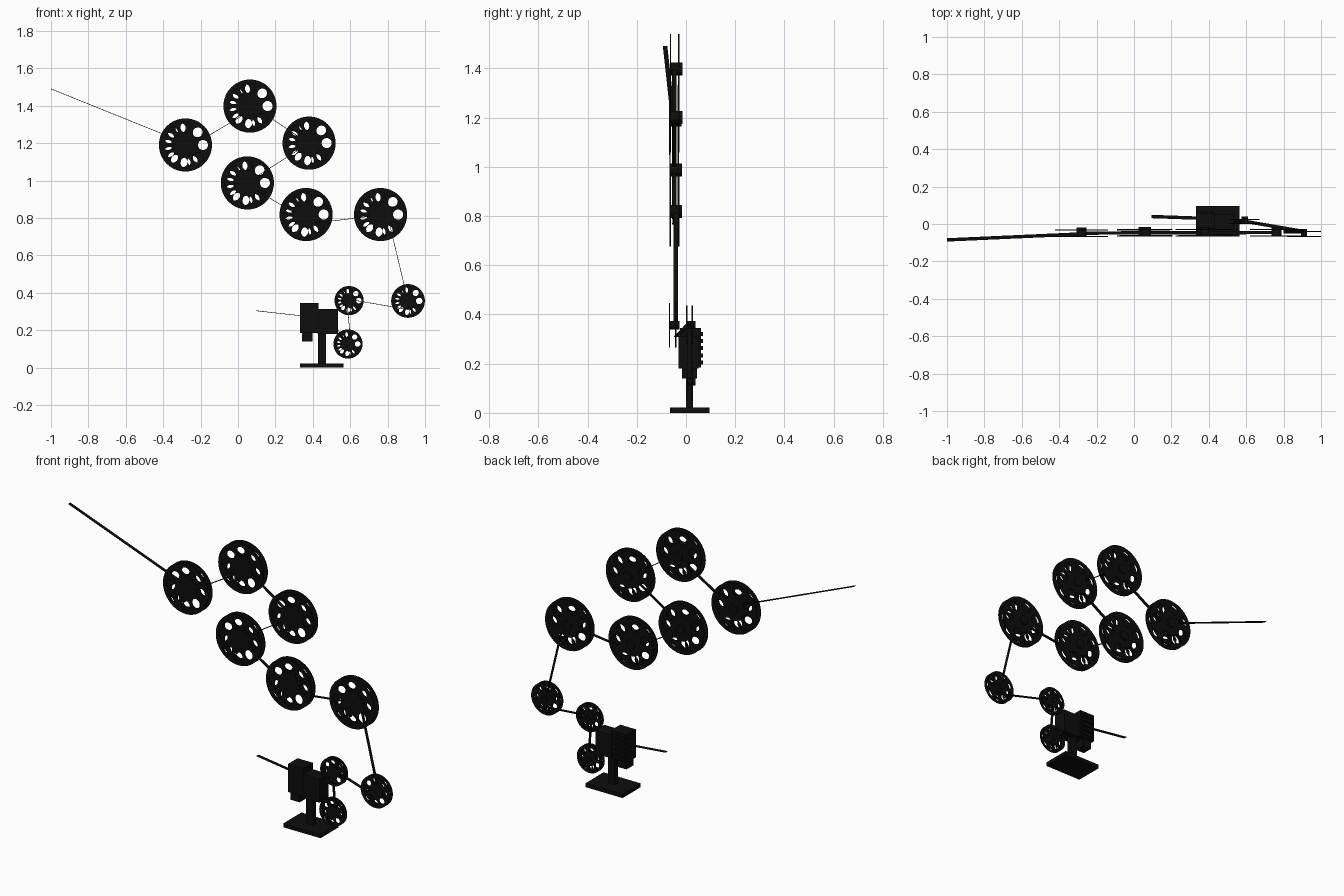
import bpy
from math import cos, sin, pi, radians, atan2, hypot
from mathutils import Vector

if "Cube" in bpy.data.objects:
    bpy.data.objects.remove(bpy.data.objects["Cube"])

dark = bpy.data.materials.new("dark_metal")
dark.diffuse_color = (0.004, 0.004, 0.004, 1)
dark.use_nodes = True
dark.node_tree.nodes["Principled BSDF"].inputs["Base Color"].default_value = dark.diffuse_color


def box(name, x0, x1, y0, y1, z0, z1, bevel=0.0):
    bpy.ops.mesh.primitive_cube_add(size=1, location=((x0+x1)/2, (y0+y1)/2, (z0+z1)/2))
    o = bpy.context.object
    o.name = name
    o.scale = (x1-x0, y1-y0, z1-z0)
    bpy.ops.object.transform_apply(location=False, rotation=False)
    o.data.materials.append(dark)
    if bevel:
        m = o.modifiers.new("bevel", 'BEVEL')
        m.width, m.segments = bevel, 2
    return o


def rod(name, r, loc, depth, sides=32):
    bpy.ops.mesh.primitive_cylinder_add(vertices=sides, radius=r, depth=depth, location=loc,
                                        rotation=(pi/2, 0, 0))
    o = bpy.context.object
    o.name = name
    bpy.ops.object.shade_smooth_by_angle()
    o.data.materials.append(dark)
    return o


def flange(name, radius, loc, thick, hole_angles):
    """Thin upright disc pierced by round holes, from a filled 2D curve."""
    cu = bpy.data.curves.new(name, 'CURVE')
    cu.dimensions, cu.fill_mode, cu.extrude = '2D', 'BOTH', thick/2
    k = radius / 0.142
    circles = [(0, 0, radius, 64)]
    for a in hole_angles:
        circles.append((0.094*k*cos(radians(a)), 0.094*k*sin(radians(a)), 0.027*k, 24))
    for cx, cy, r, n in circles:
        s = cu.splines.new('POLY')
        s.points.add(n-1)
        s.use_cyclic_u = True
        for i, p in enumerate(s.points):
            t = 2*pi*i/n
            p.co = (cx+r*cos(t), cy+r*sin(t), 0, 1)
    o = bpy.data.objects.new(name, cu)
    bpy.context.collection.objects.link(o)
    o.location = loc
    o.rotation_euler = (pi/2, 0, 0)
    bpy.ops.object.select_all(action='DESELECT')
    o.select_set(True)
    bpy.context.view_layer.objects.active = o
    bpy.ops.object.convert(target='MESH')
    o = bpy.context.object
    bpy.ops.object.shade_smooth_by_angle()
    o.data.materials.append(dark)
    return o


def reel(i, x, z, r, y, gap):
    front = [k*45 for k in range(8)]
    back = [0, 47, 106, 157, 203, -66, -100, -122]
    flange(f"reel_{i}_front_flange", r, (x, y-gap/2, z), 0.006, front)
    flange(f"reel_{i}_back_flange", r, (x, y+gap/2, z), 0.006, back)
    rod(f"reel_{i}_hub", 0.184*r, (x, y+0.006, z), gap+0.016)


# reels: x, z, radius, y centre, flange gap
reels = [(-0.281, 1.19, 0.142, -0.049, 0.034), (0.064, 1.398, 0.142, -0.046, 0.034),
         (0.38, 1.20, 0.142, -0.046, 0.034), (0.05, 0.987, 0.142, -0.048, 0.034),
         (0.364, 0.818, 0.142, -0.047, 0.034), (0.762, 0.818, 0.142, -0.047, 0.034),
         (0.909, 0.356, 0.09, -0.054, 0.026), (0.594, 0.358, 0.078, 0.014, 0.022),
         (0.588, 0.126, 0.078, 0.014, 0.022)]
for i, r in enumerate(reels):
    reel(i+1, *r)


def strip(name, points, width=0.018, thick=0.003):
    """Flat film band running through points, width along y."""
    for i, (a, b) in enumerate(zip(points, points[1:])):
        a, b = Vector(a), Vector(b)
        d = b - a
        bpy.ops.mesh.primitive_cube_add(size=1)
        o = bpy.context.object
        o.name = f"{name}_{i+1}"
        side = Vector((-d.z, 0, d.x)).normalized()
        for v in o.data.vertices:
            p = a if v.co.x < 0 else b
            v.co = p + Vector((0, 2*v.co.y*width/2, 0)) + side*v.co.z*thick
        o.data.materials.append(dark)


# film path through the reels, then into the machine
strip("film_band", [(-1, -0.085, 1.49), (-0.281, -0.053, 1.20)])
strip("film_span_a", [(-0.281, -0.049, 1.166), (0.064, -0.047, 1.372)])
strip("film_span_b", [(0.064, -0.047, 1.41), (0.38, -0.047, 1.196)])
strip("film_span_c", [(0.38, -0.047, 1.20), (0.05, -0.047, 0.99)])
strip("film_span_d", [(0.05, -0.047, 0.977), (0.364, -0.047, 0.79)])
strip("film_span_e", [(0.364, -0.047, 0.767), (0.762, -0.045, 0.815)])
strip("film_span_f", [(0.80, -0.042, 0.81), (0.909, -0.042, 0.356)])
strip("film_span_g", [(0.909, -0.04, 0.31), (0.594, 0.014, 0.365)])
strip("film_span_h", [(0.584, 0.014, 0.345), (0.602, 0.014, 0.14)])
strip("film_span_i", [(0.575, 0.014, 0.126), (0.51, 0.02, 0.25)])
strip("film_tail", [(0.095, 0.04, 0.304), (0.38, 0.03, 0.272)])

# stand
box("base_plate", 0.331, 0.564, -0.066, 0.096, 0, 0.022)
box("post", 0.428, 0.47, 0.0, 0.029, 0.02, 0.2)

# machine head
box("right_housing", 0.426, 0.534, -0.031, 0.05, 0.18, 0.313)
box("left_housing", 0.332, 0.43, -0.025, 0.06, 0.185, 0.344)
box("lower_housing", 0.342, 0.398, -0.016, 0.045, 0.14, 0.19)

# ribs and knobs on the back of the head
for i in range(5):
    z = 0.205 + 0.029*i
    box(f"back_rib_{i+1}", 0.34, 0.42, 0.055, 0.069, z-0.008, z+0.008)
